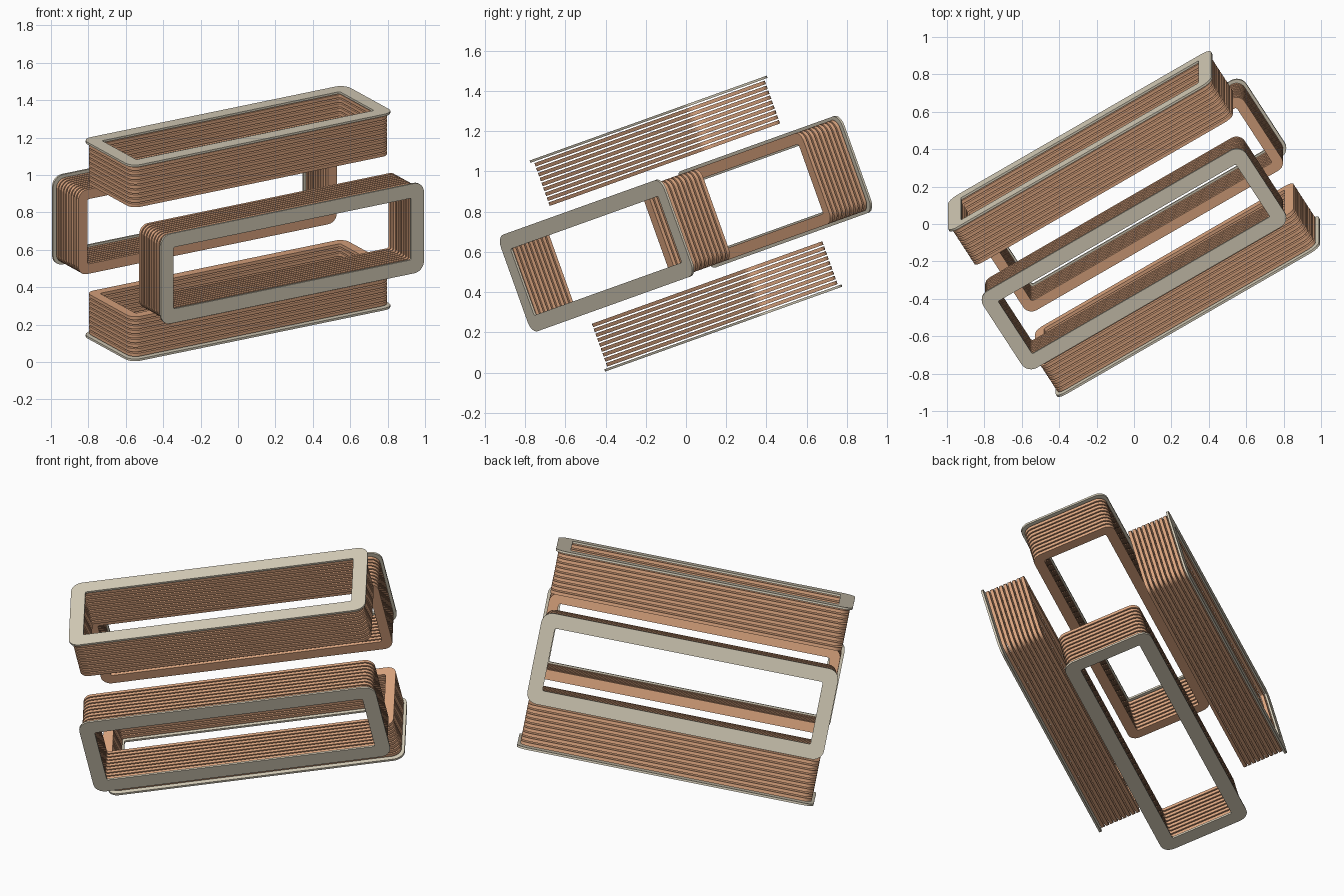
import bpy, bmesh, math
from mathutils import Matrix, Vector

cube = bpy.data.objects.get("Cube")
if cube:
    bpy.data.objects.remove(cube, do_unlink=True)

LENGTH, WIDTH, RADIUS = 1.65, 0.51, 0.06   # outer size of each end plate
REACH = 0.557                              # centre to outer face of each plate
PLATE, TURNS, PITCH, TURN = 0.012, 9, 0.026, 0.018


def material(name, colour):
    mat = bpy.data.materials.new(name)
    mat.use_nodes = True
    mat.diffuse_color = (*colour, 1)
    bsdf = mat.node_tree.nodes["Principled BSDF"]
    bsdf.inputs["Base Color"].default_value = (*colour, 1)
    bsdf.inputs["Roughness"].default_value = 0.6
    return mat


copper = material("copper", (0.72, 0.38, 0.215))
stone = material("pale_grey", (0.67, 0.61, 0.48))


def rounded_rect(length, width, radius, steps=6):
    """Outline of a rectangle with rounded corners."""
    points = []
    for i, (sx, sy) in enumerate([(1, 1), (-1, 1), (-1, -1), (1, -1)]):
        cx, cy = sx * (length / 2 - radius), sy * (width / 2 - radius)
        for k in range(steps + 1):
            t = math.radians(90) * (i + k / steps)
            points.append((cx + radius * math.cos(t), cy + radius * math.sin(t)))
    return points


def frame(name, inset, rail, inner_radius, top, thick, mat, matrix):
    """Flat racetrack frame whose upper face lies at local height top."""
    outer = rounded_rect(LENGTH - 2 * inset, WIDTH - 2 * inset, RADIUS - inset / 2)
    hole = 2 * (inset + rail)
    inner = rounded_rect(LENGTH - hole, WIDTH - hole, inner_radius)
    bm = bmesh.new()
    rings = [[bm.verts.new((x, y, z)) for x, y in outline]
             for outline, z in ((outer, top), (inner, top),
                                (inner, top - thick), (outer, top - thick))]
    count = len(outer)
    for r in range(4):
        p, q = rings[r], rings[(r + 1) % 4]
        for i in range(count):
            j = (i + 1) % count
            bm.faces.new((p[i], p[j], q[j], q[i]))
    bmesh.ops.recalc_face_normals(bm, faces=bm.faces)
    mesh = bpy.data.meshes.new(name)
    bm.to_mesh(mesh)
    bm.free()
    mesh.materials.append(mat)
    obj = bpy.data.objects.new(name, mesh)
    bpy.context.collection.objects.link(obj)
    obj.matrix_world = matrix
    bpy.ops.object.select_all(action='DESELECT')
    obj.select_set(True)
    bpy.context.view_layer.objects.active = obj
    bpy.ops.object.shade_smooth_by_angle(angle=math.radians(35))
    return obj


# Tilted assembly: four coils facing outward around a shared long axis
tilt = (Matrix.Translation((0, 0, 0.74))
        @ Matrix.Rotation(math.radians(19.7), 4, 'X')
        @ Matrix.Rotation(math.radians(31.5), 4, 'Z'))

for side, angle in (("top", 0), ("front", 90), ("bottom", 180), ("back", 270)):
    place = tilt @ Matrix.Rotation(math.radians(angle), 4, 'X')
    # End plate on the outer side
    frame(side + "_end_plate", 0, 0.08, 0.008, REACH, PLATE, stone, place)
    # Stack of separate winding layers behind the plate
    coil = frame(side + "_winding", 0.015, 0.056, 0.012,
                 REACH - PLATE - PITCH + TURN, TURN, copper, place)
    stack = coil.modifiers.new("layers", 'ARRAY')
    stack.count = TURNS
    stack.use_relative_offset = False
    stack.use_constant_offset = True
    stack.constant_offset_displace = Vector((0, 0, -PITCH))
